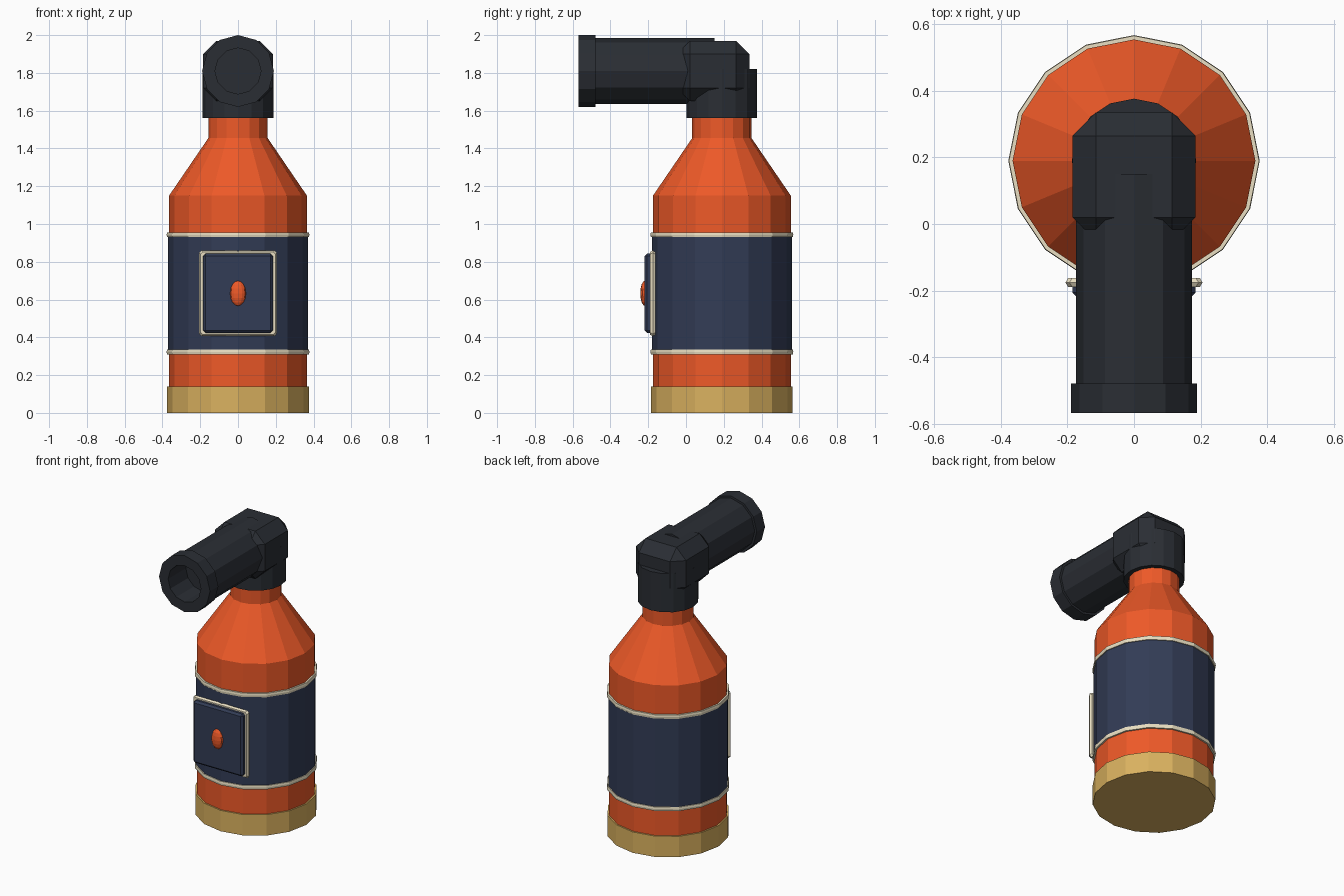
import bpy, bmesh, math
from mathutils import Matrix, Vector

if "Cube" in bpy.data.objects:
    bpy.data.objects.remove(bpy.data.objects["Cube"])

CY = 0.19          # bottle axis in y
BARREL_Z = 1.81    # nozzle axis height


def material(name, rgb):
    m = bpy.data.materials.new(name)
    m.diffuse_color = (*rgb, 1)
    m.use_nodes = True
    m.node_tree.nodes["Principled BSDF"].inputs["Base Color"].default_value = m.diffuse_color
    return m


ORANGE = material("orange", (0.85, 0.10, 0.021))
NAVY = material("navy", (0.032, 0.045, 0.092))
GOLD = material("gold", (0.70, 0.44, 0.115))
CREAM = material("cream", (0.82, 0.74, 0.54))
BLACK = material("black", (0.023, 0.027, 0.034))


def finish(name, bm, mat):
    bmesh.ops.recalc_face_normals(bm, faces=bm.faces[:])
    mesh = bpy.data.meshes.new(name)
    bm.to_mesh(mesh)
    bm.free()
    mesh.materials.append(mat)
    ob = bpy.data.objects.new(name, mesh)
    bpy.context.collection.objects.link(ob)
    return ob


def lathe(name, profile, sides, mat, horizontal=False, ring=False):
    """Revolve (radius, position) pairs about the bottle or nozzle axis."""
    bm = bmesh.new()
    rings = []
    for r, t in profile:
        loop = []
        for i in range(sides):
            a = 2 * math.pi * i / sides
            u, v = r * math.cos(a), r * math.sin(a)
            co = (u, t, BARREL_Z + v) if horizontal else (u, CY + v, t)
            loop.append(bm.verts.new(co))
        rings.append(loop)
    pairs = list(zip(rings, rings[1:]))
    if ring:
        pairs.append((rings[-1], rings[0]))
    else:
        bm.faces.new(rings[0])
        bm.faces.new(rings[-1])
    for a, b in pairs:
        for i in range(sides):
            j = (i + 1) % sides
            bm.faces.new((a[i], a[j], b[j], b[i]))
    return finish(name, bm, mat)


def chamfer_box(name, centre, size, chamfer, mat):
    bm = bmesh.new()
    bmesh.ops.create_cube(bm, size=1)
    bmesh.ops.scale(bm, vec=size, verts=bm.verts[:])
    bmesh.ops.bevel(bm, geom=bm.edges[:], offset=chamfer, segments=1,
                    profile=0.5, affect='EDGES')
    bmesh.ops.translate(bm, vec=centre, verts=bm.verts[:])
    return finish(name, bm, mat)


# Bottle: base, shell, sleeve and trim bands
lathe("base", [(0.375, 0), (0.375, 0.14)], 16, GOLD)
lathe("bottle", [(0.365, 0.10), (0.365, 1.15), (0.157, 1.455), (0.157, 1.60)], 16, ORANGE)
lathe("sleeve", [(0.37, 0.32), (0.37, 0.945)], 16, NAVY)
for label, z in (("lower", 0.323), ("upper", 0.943)):
    lathe(label + "_band", [(0.355, z - 0.013), (0.376, z - 0.013), (0.378, z),
                            (0.376, z + 0.013), (0.355, z + 0.013)], 16, CREAM, ring=True)

# Head: collar, chamfered elbow, hollow nozzle with flange
lathe("collar", [(0.187, 1.56), (0.187, 1.82)], 16, BLACK)
chamfer_box("elbow", (0, 0.1425, BARREL_Z), (0.37, 0.385, 0.32), 0.07, BLACK)
lathe("nozzle", [(0.175, 0.15), (0.175, -0.48), (0.19, -0.48), (0.19, -0.568),
                 (0.122, -0.568), (0.122, -0.38)], 12, BLACK, horizontal=True)

# Front panel: plate, frame and button
PZ = 0.633
chamfer_box("panel", (0, -0.193, PZ), (0.37, 0.052, 0.42), 0.013, NAVY)

bm = bmesh.new()
hx, hz, tube, sides = 0.190, 0.211, 0.016, 6
loops = []
for sx, sz in ((1, 1), (-1, 1), (-1, -1), (1, -1)):
    ends = ((0, 0.012), (0.012, 0)) if sx * sz > 0 else ((0.012, 0), (0, 0.012))
    for cx, cz in ends:
        loop = []
        for i in range(sides):
            a = 2 * math.pi * i / sides
            o = tube * math.cos(a)
            loop.append(bm.verts.new((sx * (hx + o - cx), -0.176 + tube * math.sin(a),
                                      PZ + sz * (hz + o - cz))))
        loops.append(loop)
for k, a in enumerate(loops):
    b = loops[(k + 1) % len(loops)]
    for i in range(sides):
        j = (i + 1) % sides
        bm.faces.new((a[i], a[j], b[j], b[i]))
finish("panel_frame", bm, CREAM)

bm = bmesh.new()
bmesh.ops.create_uvsphere(bm, u_segments=12, v_segments=8, radius=1,
                          matrix=Matrix.Translation((0, -0.217, PZ))
                          @ Matrix.Diagonal((0.043, 0.025, 0.067, 1)))
finish("button", bm, ORANGE)
